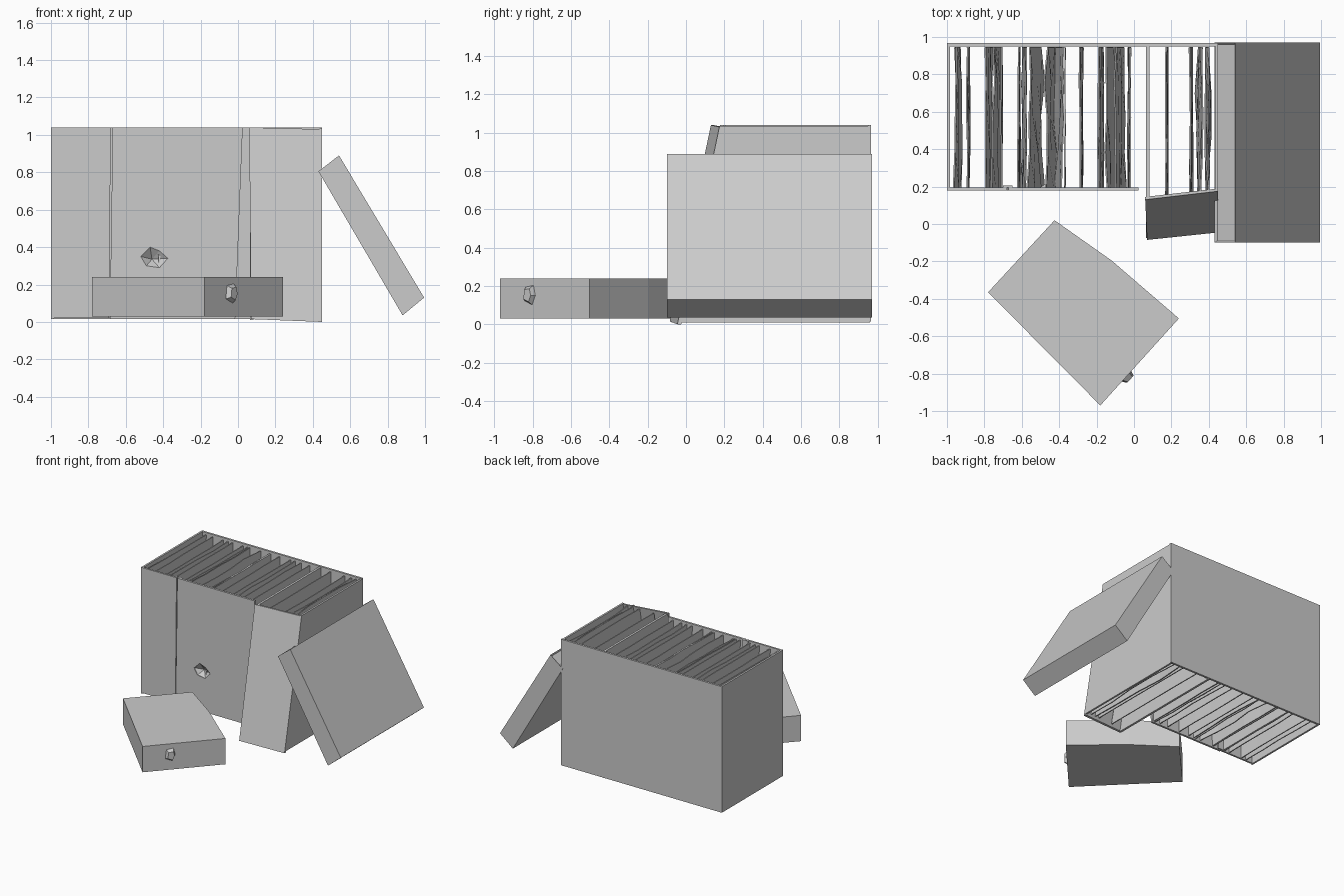
import bpy, bmesh, random
from mathutils import Vector

random.seed(4)
cube = bpy.data.objects.get("Cube")
if cube:
    bpy.data.objects.remove(cube, do_unlink=True)

grey = bpy.data.materials.new("plain grey")
grey.use_nodes = True
colour = (0.6, 0.6, 0.6, 1)
grey.diffuse_color = colour
grey.node_tree.nodes["Principled BSDF"].inputs["Base Color"].default_value = colour


def finish(name, bm):
    bmesh.ops.recalc_face_normals(bm, faces=bm.faces)
    mesh = bpy.data.meshes.new(name)
    bm.to_mesh(mesh)
    bm.free()
    mesh.materials.append(grey)
    ob = bpy.data.objects.new(name, mesh)
    bpy.context.collection.objects.link(ob)
    return ob


def prism(name, loop_a, loop_b, inset=None):
    """Solid between two matching loops; inset names a side face to recess."""
    bm = bmesh.new()
    a = [bm.verts.new(p) for p in loop_a]
    b = [bm.verts.new(p) for p in loop_b]
    bm.faces.new(a)
    bm.faces.new(b)
    n = len(a)
    sides = [bm.faces.new((a[i], a[(i + 1) % n], b[(i + 1) % n], b[i])) for i in range(n)]
    bmesh.ops.recalc_face_normals(bm, faces=bm.faces)
    if inset is not None:
        bmesh.ops.inset_region(bm, faces=[sides[inset]], thickness=0.014, depth=-0.012)
    return finish(name, bm)


def wall(name, low, high, y0, y1, z0=0.015, z1=1.04):
    """Upright panel; low and high are its x ranges at the bottom and top."""
    def loop(xs, z):
        return [(xs[0], y0, z), (xs[1], y0, z), (xs[1], y1, z), (xs[0], y1, z)]
    return prism(name, loop(low, z0), loop(high, z1))


def page(name, x_top, x_low, y_top, y_low, crumple):
    """Thin divider sheet, lightly crumpled, running from front to back."""
    bm = bmesh.new()
    rows, cols = 4, 4
    grid = []
    for r in range(rows + 1):
        t = r / rows
        row = []
        for c in range(cols + 1):
            s = c / cols
            y = (y_low + (y_top - y_low) * t) * (1 - s) + 0.945 * s
            x = x_low + (x_top - x_low) * t + random.uniform(-crumple, crumple)
            row.append(bm.verts.new((x, y, 0.025 + t * 1.0)))
        grid.append(row)
    for r in range(rows):
        for c in range(cols):
            bm.faces.new((grid[r][c], grid[r][c + 1], grid[r + 1][c + 1], grid[r + 1][c]))
    ob = finish(name, bm)
    mod = ob.modifiers.new("thickness", "SOLIDIFY")
    mod.thickness = 0.008
    mod.offset = 0


# Outer shell, open above and below
wall("back_wall", (-1, 0.45), (-1, 0.45), 0.95, 0.967)
wall("right_end_wall", (-1, -0.985), (-1, -0.985), 0.18, 0.96)
wall("right_book_front", (-1, -0.69), (-1, -0.68), 0.18, 0.195, 0.02)
wall("groove_back", (-0.70, -0.65), (-0.70, -0.65), 0.195, 0.205, 0.02)
middle = wall("middle_book_front", (-0.685, -0.015), (-0.67, 0.025), 0.178, 0.195)

# Faceted dent in the middle front
rim = [(-0.52, 0.35), (-0.47, 0.40), (-0.42, 0.38), (-0.375, 0.34), (-0.42, 0.29), (-0.49, 0.30)]
cutter = prism("dent_cutter", [(x, 0.1, z) for x, z in rim], [(x, 0.25, z) for x, z in rim])
cutter.hide_render = True
cutter.hide_set(True)
hole = middle.modifiers.new("dent_opening", "BOOLEAN")
hole.operation = "DIFFERENCE"
hole.solver = "EXACT"
hole.object = cutter
bm = bmesh.new()
outer = [bm.verts.new((x, 0.182, z)) for x, z in rim]
tip = bm.verts.new((-0.46, 0.225, 0.335))
for i, v in enumerate(outer):
    bm.faces.new((v, outer[(i + 1) % len(outer)], tip))
finish("dent", bm)

# Left book with a sloping front and two sides
prism("left_book_front",
      [(0.07, -0.085, 0.015), (0.45, -0.045, 0.0), (0.45, -0.025, 0.0), (0.07, -0.065, 0.015)],
      [(0.06, 0.13, 1.04), (0.45, 0.175, 1.03), (0.45, 0.19, 1.03), (0.06, 0.145, 1.04)])
for name, x, w, yl, yt in (("left_book_inner_side", 0.065, 0.018, -0.075, 0.135),
                           ("left_end_wall", 0.435, 0.015, -0.04, 0.175)):
    prism(name,
          [(x, yl, 0.01), (x + w, yl, 0.01), (x + w, 0.96, 0.01), (x, 0.96, 0.01)],
          [(x, yt, 1.035), (x + w, yt, 1.035), (x + w, 0.96, 1.035), (x, 0.96, 1.035)])

# Divider sheets: (x at top, x at bottom, crumple)
sheets = [(-0.96, -0.92, .012), (-0.89, -0.88, .004), (-0.79, -0.76, .006),
          (-0.75, -0.72, .01), (-0.71, -0.705, .002), (-0.62, -0.61, .003),
          (-0.58, -0.60, .01), (-0.56, -0.49, .012), (-0.47, -0.41, .012),
          (-0.38, -0.43, .01), (-0.37, -0.37, .002), (-0.29, -0.275, .003),
          (-0.19, -0.165, .003), (-0.15, -0.09, .008), (-0.10, -0.05, .008),
          (-0.02, -0.03, .003)]
for i, (top, low, crumple) in enumerate(sheets):
    page(f"page_{i + 1}", top, low, 0.195, 0.195, crumple)
for i, (top, low, crumple) in enumerate([(0.17, 0.18, .002), (0.30, 0.31, .004),
                                         (0.36, 0.34, .012), (0.39, 0.40, .012)]):
    page(f"left_book_page_{i + 1}", top, low, 0.175, -0.04, crumple)

# Book leaning against the left end
section = [(0.43, 0.805), (0.54, 0.89), (0.995, 0.13), (0.88, 0.035)]
prism("leaning_book", [(x, -0.1, z) for x, z in section],
      [(x, 0.97, z) for x, z in section], inset=0)

# Book lying flat in front
outline = [(-0.425, 0.02), (-0.12, -0.195), (0.24, -0.505), (-0.18, -0.97), (-0.78, -0.365)]
prism("lying_book", [(x, y, 0.03) for x, y in outline], [(x, y, 0.24) for x, y in outline])

# Small bump on the edge of the lying book
along = Vector((0.42, 0.465, 0)).normalized()
out = Vector((along.y, -along.x, 0))
centre = Vector((-0.035, -0.81, 0.15))
ring = [(-0.05, -0.03), (-0.04, 0.05), (0.02, 0.06), (0.035, 0), (0.01, -0.055)]


def bump_loop(scale, depth):
    return [centre + along * u * scale + out * depth + Vector((0, 0, v * scale)) for u, v in ring]


prism("edge_bump", bump_loop(1, -0.01), bump_loop(0.6, 0.025))
